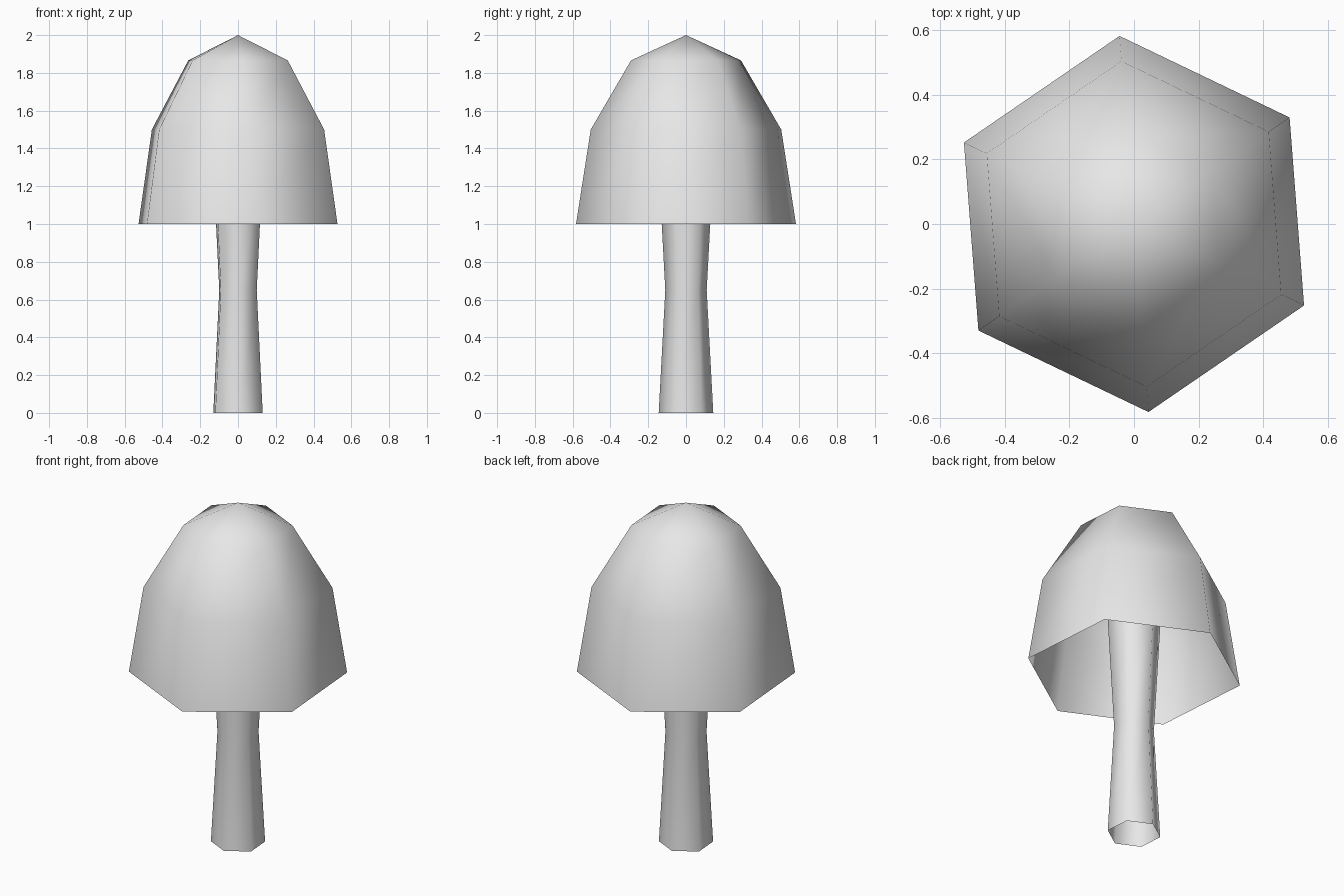
import bpy, bmesh, math

cube = bpy.data.objects.get("Cube")
if cube:
    bpy.data.objects.remove(cube, do_unlink=True)

SIDES = 6
TURN = math.radians(-85.6)

# Plain light grey for the whole model
grey = bpy.data.materials.new("light grey")
grey.use_nodes = True
colour = (0.8, 0.8, 0.8, 1)
grey.diffuse_color = colour
grey.node_tree.nodes["Principled BSDF"].inputs["Base Color"].default_value = colour


def hex_shell(name, profile, apex=None):
    """Open six-sided shell through (radius, height) rings, rising to an optional apex."""
    bm = bmesh.new()
    rings = []
    for r, z in profile:
        angles = [TURN + math.tau * i / SIDES for i in range(SIDES)]
        rings.append([bm.verts.new((r * math.cos(a), r * math.sin(a), z)) for a in angles])
    for low, high in zip(rings, rings[1:]):
        for i in range(SIDES):
            j = (i + 1) % SIDES
            bm.faces.new((low[i], low[j], high[j], high[i]))
    if apex is not None:
        tip = bm.verts.new((0, 0, apex))
        for i in range(SIDES):
            bm.faces.new((rings[-1][i], rings[-1][(i + 1) % SIDES], tip))
    mesh = bpy.data.meshes.new(name)
    bm.to_mesh(mesh)
    bm.free()
    mesh.materials.append(grey)
    mesh.shade_smooth()
    obj = bpy.data.objects.new(name, mesh)
    bpy.context.collection.objects.link(obj)
    return obj


# Cap: stretched half dome, open underneath
dome = [(0.584 * math.cos(math.radians(a)), 1 + math.sin(math.radians(a))) for a in (0, 30, 60)]
hex_shell("mushroom_cap", dome, apex=2)

# Stem: waisted open tube reaching up inside the cap
hex_shell("mushroom_stem", [(0.145, 0), (0.11, 0.65), (0.145, 1.3)])
